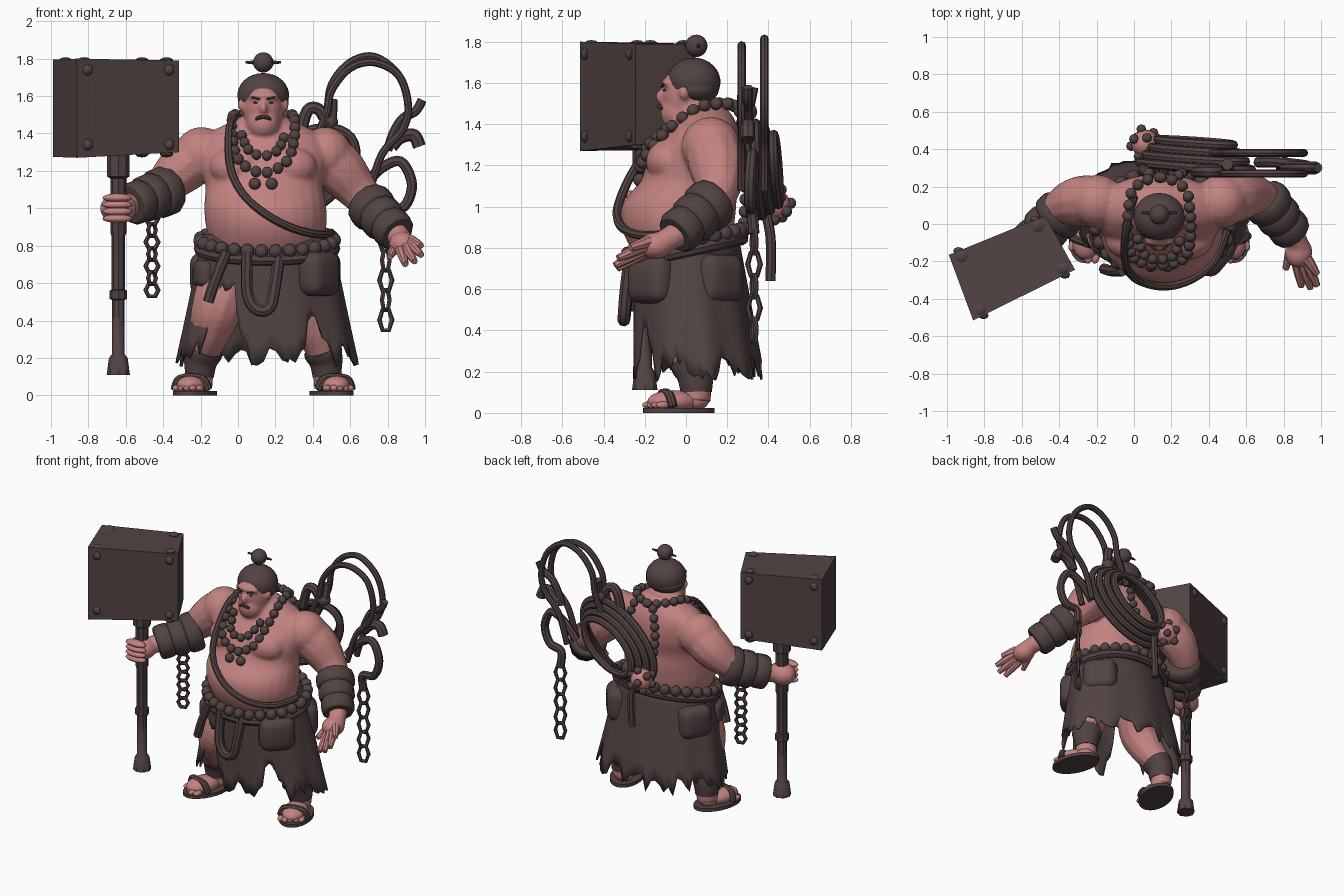
import bpy, bmesh, math, random
from mathutils import Matrix, Vector

random.seed(4)
default = bpy.data.objects.get("Cube")
if default:
    bpy.data.objects.remove(default)


def material(name, rgb):
    m = bpy.data.materials.new(name)
    m.use_nodes = True
    m.diffuse_color = (*rgb, 1)
    m.node_tree.nodes["Principled BSDF"].inputs["Base Color"].default_value = (*rgb, 1)
    return m


skin = material("skin", (.54, .225, .215))
dark = material("dark leather", (.085, .056, .056))
scene = bpy.context.scene.collection


def add(name, mesh, mat, angle=40):
    mesh.name = name
    mesh.materials.clear()
    mesh.materials.append(mat)
    mesh.shade_smooth()
    mesh.set_sharp_from_angle(angle=math.radians(angle))
    ob = bpy.data.objects.new(name, mesh)
    scene.objects.link(ob)
    return ob


def from_bm(name, bm, mat, angle=40):
    mesh = bpy.data.meshes.new(name)
    bmesh.ops.recalc_face_normals(bm, faces=bm.faces)
    bm.to_mesh(mesh)
    bm.free()
    return add(name, mesh, mat, angle)


def evaluated(ob):
    # Bake an object's modifiers or curve bevel into a new mesh
    deps = bpy.context.evaluated_depsgraph_get()
    mesh = bpy.data.meshes.new_from_object(ob.evaluated_get(deps))
    bpy.data.objects.remove(ob)
    return mesh


def spline(pts, steps, closed=False):
    k = len(pts)
    get = (lambda i: pts[i % k]) if closed else (lambda i: pts[max(0, min(k - 1, i))])
    out = []
    for i in range(k if closed else k - 1):
        near = [get(i + o) for o in (-1, 0, 1, 2)]
        for j in range(steps):
            t = j / steps
            out.append(tuple(.5 * (2*q + (r-p)*t + (2*p-5*q+4*r-s)*t*t + (3*q-p-3*r+s)*t**3)
                             for p, q, r, s in zip(*near)))
    return out if closed else out + [tuple(pts[-1])]


def tube(name, pts, mat, r=None, closed=False, steps=5, res=2):
    # Points are x, y, z and, when r is not given, a radius
    path = spline([(*p, r) if r else p for p in pts], steps, closed)
    cu = bpy.data.curves.new(name, 'CURVE')
    cu.dimensions = '3D'
    cu.bevel_depth, cu.bevel_resolution, cu.use_fill_caps = 1, res, True
    s = cu.splines.new('POLY')
    s.points.add(len(path) - 1)
    s.use_cyclic_u = closed
    for point, q in zip(s.points, path):
        point.co, point.radius = (*q[:3], 1), q[3]
    ob = bpy.data.objects.new(name, cu)
    scene.objects.link(ob)
    return add(name, evaluated(ob), mat)


def blobs(name, items, mat, place=Matrix(), seg=16):
    # Ellipsoids given as (centre, radii)
    bm = bmesh.new()
    for loc, rad in items:
        rad = rad if isinstance(rad, tuple) else (rad,) * 3
        bmesh.ops.create_uvsphere(bm, u_segments=seg, v_segments=seg * 5 // 8, radius=1,
                                  matrix=place @ Matrix.Translation(loc) @ Matrix.Diagonal((*rad, 1)))
    return from_bm(name, bm, mat)


def beads(name, pts, r, closed=False):
    path = [Vector(p) for p in spline(pts, 24, closed)]
    spots, gone = [(path[0], r)], 0
    for a, b in zip(path, path[1:]):
        gone += (b - a).length
        if gone > r * 1.9:
            spots.append((b, r))
            gone = 0
    return blobs(name, spots, dark, seg=10)


def loft(name, rings, mat, n=28):
    bm = bmesh.new()
    rows = [[bm.verts.new((cx + rx * math.cos(i * math.tau / n), cy + ry * math.sin(i * math.tau / n), z))
             for i in range(n)] for z, cx, cy, rx, ry in spline(rings, 3)]
    for lo, hi in zip(rows, rows[1:]):
        for i in range(n):
            bm.faces.new((lo[i - 1], lo[i], hi[i], hi[i - 1]))
    bm.faces.new(rows[0])
    bm.faces.new(rows[-1])
    return from_bm(name, bm, mat)


def join(name, obs, mat, voxel=0):
    bm = bmesh.new()
    for ob in obs:
        bm.from_mesh(ob.data)
        bpy.data.objects.remove(ob)
    ob = from_bm(name, bm, mat)
    if voxel:
        mod = ob.modifiers.new("blend", 'REMESH')
        mod.mode, mod.voxel_size = 'VOXEL', voxel
        mod = ob.modifiers.new("soften", 'SMOOTH')
        mod.factor, mod.iterations = .5, 3
        ob = add(name, evaluated(ob), mat, 60)
    return ob


mid = .135   # body centre line

# Body: torso, head, arms and legs blended into one skin
flesh = [loft("torso", [(.7, .15, 0, .27, .2), (.82, .15, -.03, .3, .25), (.92, .15, -.04, .325, .275),
                        (1.02, .145, -.03, .325, .275), (1.12, .14, .01, .315, .235), (1.22, mid, .04, .34, .225),
                        (1.32, mid, .07, .35, .195), (1.39, mid, .09, .31, .16), (1.45, mid, .09, .2, .13),
                        (1.5, mid, .07, .1, .1)], skin)]
bits = [((mid, 0, 1.54), (.11, .115, .16)), ((mid, -.04, 1.455), (.09, .085, .09)),
        ((mid, -.12, 1.535), (.022, .028, .036)), ((mid, -.09, 1.6), (.085, .03, .025)),
        ((-.64, -.2, 1), (.1, .085, .08)), ((.88, -.15, .81), (.075, .085, .065))]
for s in (-1, 1):
    bits += [((mid + s * .14, -.085, 1.22), (.15, .11, .11)), ((mid + s * .33, .12, 1.29), .145),
             ((mid + s * .12, -.01, 1.555), (.018, .025, .035))]
    flesh.append(tube("leg", [(mid + s * .15, .03, .74, .16), (mid + s * .235, s * .03 - .03, .5, .145),
                              (mid + s * .28, s * .02 - .01, .36, .12), (mid + s * .325, .04, .22, .09),
                              (mid + s * .345, .05, .05, .07)], skin, res=4))
flesh += [
    tube("left_arm", [(.45, .12, 1.3, .135), (.55, .15, 1.2, .14), (.66, .15, 1.07, .105),
                      (.75, .07, .97, .085), (.84, -.04, .87, .065), (.89, -.13, .82, .055)], skin, res=4),
    tube("right_arm", [(-.18, .12, 1.3, .135), (-.3, .12, 1.21, .135), (-.41, .07, 1.11, .1),
                       (-.5, -.04, 1.05, .075), (-.6, -.15, 1.01, .06)], skin, res=4),
    blobs("lumps", bits, skin)]
join("body", flesh, skin, .013)

# Fingers: a spread left hand, a right fist around the shaft
tips = [(.98, -.27, .8), (.98, -.33, .75), (.945, -.345, .715), (.895, -.335, .7), (.81, -.24, .74)]
roots = [(.92, -.18, .83), (.92, -.2, .81), (.9, -.21, .79), (.87, -.2, .78), (.85, -.11, .81)]
for root, tip in zip(roots, tips):
    middle = tuple((a + b) / 2 for a, b in zip(root, tip))
    tube("left_finger", [(*root, .031), (*middle, .026), (*tip, .017)], skin)
blobs("right_fingers", [((-.645, -.265, .945 + i * .037), (.08, .036, .023)) for i in range(4)], skin)

# Hair, top knot, pin and face hair
blobs("hair", [((mid, .037, 1.605), (.138, .13, .118)), ((mid, .045, 1.57), (.137, .115, .075)),
               ((mid, .05, 1.78), .054)], dark, seg=24)
tube("hair_pin", [(.04, .06, 1.78, .006), (mid, .06, 1.78, .014), (.23, .06, 1.78, .006)], dark)
tube("moustache", [(.095, -.118, 1.475, .007), (.112, -.128, 1.485, .011), (mid, -.132, 1.488, .009),
                   (.158, -.128, 1.485, .011), (.175, -.118, 1.475, .007)], dark)
for s, side in ((-1, "right"), (1, "left")):
    tube(side + "_eyebrow", [(mid + s * .02, -.117, 1.583), (mid + s * .062, -.106, 1.595)], dark, .006)
    blobs(side + "_eye", [((mid + s * .042, -.103, 1.565), (.012, .01, .005))], dark)

    # Sandal, foot and leg wrap
    place = Matrix.Translation((mid + s * .365, -.035, 0)) @ Matrix.Rotation(s * math.radians(18), 4, 'Z')
    bm = bmesh.new()
    bmesh.ops.create_cone(bm, cap_ends=True, segments=24, radius1=1, radius2=1, depth=1,
                          matrix=place @ Matrix.Translation((0, 0, .012)) @ Matrix.Diagonal((.11, .18, .024, 1)))
    from_bm(side + "_sandal_sole", bm, dark)
    toes = [((i * .035, -.14 + abs(i + s) * .012, .038), (.02, .035, .018)) for i in range(-2, 3)]
    blobs(side + "_foot", toes + [((0, -.03, .055), (.085, .13, .055)), ((0, .08, .06), (.07, .07, .05))],
          skin, place)
    strap = [place @ Vector(p) for p in ((-.095, -.06, .03), (-.06, -.07, .09), (.06, -.07, .09), (.095, -.06, .03))]
    tube(side + "_sandal_strap", strap, dark, .022)
    tube(side + "_leg_wrap", [(mid + s * .34, .05, .1, .078), (mid + s * .335, .045, .18, .092),
                              (mid + s * .32, .03, .235, .106), (mid + s * .315, .025, .25, .1)], dark, res=4)


# Torn skirt, open over the right thigh and notched over the left knee
def hem(deg):
    gap = .37 * math.exp(-((deg - 237) / 14) ** 4) + .15 * math.exp(-((deg - 303) / 9) ** 4)
    return .24 + gap + random.uniform(-.09, .05)


bm, n, rows = bmesh.new(), 90, 8
grid = []
for i in range(n):
    a, low, column = i * math.tau / n, hem(i * 360 / n), []
    for j in range(rows):
        z = .86 + (low - .86) * j / (rows - 1)
        k = (.86 - z) / .6
        fold = 1 + .025 * k * math.sin(9 * a)
        column.append(bm.verts.new((.155 + (.345 + .12 * k) * fold * math.cos(a),
                                    .05 * k + (.255 + .055 * k) * fold * math.sin(a), z)))
    grid.append(column)
for i in range(n):
    for j in range(rows - 1):
        bm.faces.new((grid[i - 1][j], grid[i][j], grid[i][j + 1], grid[i - 1][j + 1]))
skirt = from_bm("skirt", bm, dark)
skirt.modifiers.new("thickness", 'SOLIDIFY').thickness = .012

# Belt of beads over a rope, pouches and hanging cloth
belt = []
for i in range(16):
    a = i * math.tau / 16
    belt.append((.155 + .36 * math.cos(a), .28 * math.sin(a), .83 + .06 * math.sin(a)))
beads("belt_beads", belt, .038, True)
tube("belt_rope", [(x, y * .97, z - .045) for x, y, z in belt], dark, .032, True)
for deg, scale in ((-40, 1), (38, 1), (150, .95), (200, .6)):
    a = math.radians(deg)
    place = Matrix.Translation((.155 + .36 * math.cos(a), .255 * math.sin(a), .65)) @ Matrix.Rotation(a, 4, 'Z')
    bm = bmesh.new()
    bmesh.ops.create_cube(bm, size=1, matrix=place @ Matrix.Diagonal((*Vector((.16, .24, .24)) * scale, 1)))
    bmesh.ops.bevel(bm, geom=bm.edges[:], offset=.065 * scale, segments=4, profile=.5, affect='EDGES')
    from_bm("pouch", bm, dark)
tube("front_sash", [(.05, -.27, .78), (.05, -.29, .55), (.1, -.3, .46), (.17, -.3, .47), (.2, -.29, .6),
                    (.22, -.27, .76)], dark, .032)
tube("side_sash", [(-.06, -.25, .77), (-.12, -.25, .62), (-.16, -.24, .5)], dark, .03)

# Bead necklaces
beads("outer_necklace", [(mid, .25, 1.48), (0, .19, 1.5), (-.03, .06, 1.48), (-.03, -.09, 1.37), (.01, -.19, 1.25),
                         (mid, -.22, 1.19), (.26, -.19, 1.25), (.3, -.09, 1.37), (.3, .06, 1.48), (.27, .19, 1.5)],
      .031, True)
beads("inner_necklace", [(.02, -.08, 1.39), (.06, -.17, 1.31), (mid, -.19, 1.28), (.21, -.17, 1.31),
                         (.25, -.08, 1.39)], .029)
blobs("pendant_beads", [((.09, -.225, 1.13), .032), ((.18, -.225, 1.13), .032)], dark)
beads("back_beads", [(.08, .27, 1.46), (.05, .29, 1.25), (.08, .29, 1.05), (.14, .28, .9)], .031)
beads("back_beads_left", [(.24, .26, 1.46), (.27, .29, 1.3), (.2, .31, 1.1)], .029)
tube("chest_strap", [(0, .15, 1.49), (-.04, -.02, 1.45), (-.05, -.15, 1.32), (-.03, -.25, 1.18), (.04, -.31, 1.06),
                     (.16, -.335, .96), (.3, -.3, .89), (.43, -.2, .86), (.5, -.03, .87)], dark, .022)


# Forearm bands
def bands(name, a, b, count, r):
    a, b = Vector(a), Vector(b)
    parts = []
    for i in range(count):
        ends = [a.lerp(b, (i + t) / count) for t in (-.05, .15, .85, 1.05)]
        size = r * (1 - .07 * i)
        parts.append(tube(name, [(*p, size * f) for p, f in zip(ends, (.85, 1, 1, .85))], dark, steps=2, res=4))
    join(name, parts, dark)


bands("left_arm_bands", (.69, .14, 1.03), (.85, -.05, .865), 3, .128)
bands("right_arm_bands", (-.37, .08, 1.1), (-.57, -.12, 1.02), 3, .135)


# Chains
def chain(name, x, y, low, high, count):
    half, parts = (high - low) / count / 2, []
    for i in range(count):
        ring = []
        for j in range(6):
            c, s = math.cos(j * math.tau / 6) * .034, math.sin(j * math.tau / 6) * half * 1.2
            ring.append((x + c * (i % 2 * -.4 + 1), y + c * (i % 2 * .6 + .3), low + half * (2 * i + 1) + s))
        parts.append(tube(name, ring, dark, .013, True, 1, 1))
    join(name, parts, dark)


chain("left_chain", .79, .33, .35, .88, 5)
chain("right_chain", -.46, .02, .53, .98, 7)

# Rope coils on the back, loose whip ends and studded ball
along, up = Vector((.25, -.02, .18)), Vector((-.11, 0, .14))
for i in range(4):
    centre = Vector((.33, .31 + i * .042, 1.18))
    loop = [centre + (along * math.cos(t) + up * math.sin(t)) * (1.1 - i * .12)
            for t in (j * math.tau / 12 for j in range(12))]
    tube("rope_coil", loop, dark, .025, True, 3)
for y, drop in ((.38, 0), (.27, .03)):
    tube("rope_arc", [(.38, y, 1.3), (.47, y, 1.5), (.5, y, 1.66 - drop), (.6, y, 1.78 - drop), (.73, y, 1.81 - drop),
                      (.86, y, 1.71), (.91, y, 1.55), (.88, y, 1.42), (.77, y, 1.29), (.7, y, 1.08)], dark, .021)
tube("rope_tail", [(.66, .33, 1.1), (.76, .33, 1.21), (.87, .32, 1.25), (.93, .31, 1.13), (.89, .31, 1.01),
                   (.79, .32, .98), (.79, .33, .87)], dark, .028)
tube("rope_hook", [(.8, .3, 1.31), (.83, .3, 1.4), (.88, .3, 1.48), (.95, .3, 1.52), (.985, .3, 1.58)], dark, .025)
tube("rope_curl", [(.82, .3, 1.33), (.87, .3, 1.38), (.94, .3, 1.39), (.97, .3, 1.33)], dark, .035)
tube("shoulder_rope", [(.33, .28, 1.38), (.37, .28, 1.52), (.43, .28, 1.53), (.49, .29, 1.45), (.5, .32, 1.58)],
     dark, .032)
blobs("rope_knots", [((.49, .3, 1.46), .045), ((.2, .36, 1.03), .06)], dark)
tube("rope_end", [(.14, .38, 1), (.16, .41, .85), (.15, .41, .64)], dark, .025)
core = Vector((.06, .43, 1.01))
blobs("ball", [(core, .075)], skin)
blobs("ball_studs", [(core + Vector((math.cos(i * 2.4) * math.sqrt(1 - h * h), math.sin(i * 2.4) * math.sqrt(1 - h * h),
                                     h)) * .08, .028) for i, h in enumerate(k / 6 - .92 for k in range(12))], dark, seg=8)

# Hammer: tapered block, corner rivets and shaft
bm = bmesh.new()
foot = [(-.99, -.165), (-.86, -.515), (-.315, -.245), (-.475, .045)]
for (x, y), low, high in zip(foot, (1.275, 1.27, 1.3, 1.305), (1.795, 1.8, 1.79, 1.79)):
    for z in (low, high):
        bm.verts.new((x, y, z))
bmesh.ops.convex_hull(bm, input=bm.verts[:])
from_bm("hammer_block", bm, dark, 25)
rivets = []
for i, corner in enumerate(foot):
    along_edge = Vector(corner).lerp(Vector(foot[3 - i]), .1)
    inward = Vector(corner).lerp(Vector(foot[i - 2]), .1)
    for z in (1.34, 1.74):
        rivets.append(((*along_edge, z), (.03, .022, .03)))
    for z in (1.29, 1.79):
        rivets.append(((*inward, z), (.036, .036, .018)))
blobs("hammer_rivets", rivets, dark, seg=8)
shaft = [(.11, .062), (.2, .05), (.22, .034), (.51, .034), (.515, .046), (.56, .046), (.565, .036), (.85, .036),
         (.87, .043), (1.16, .043), (1.17, .06), (1.3, .06)]
tube("hammer_shaft", [(-.64, -.2, z, r) for z, r in shaft], dark, steps=1)
